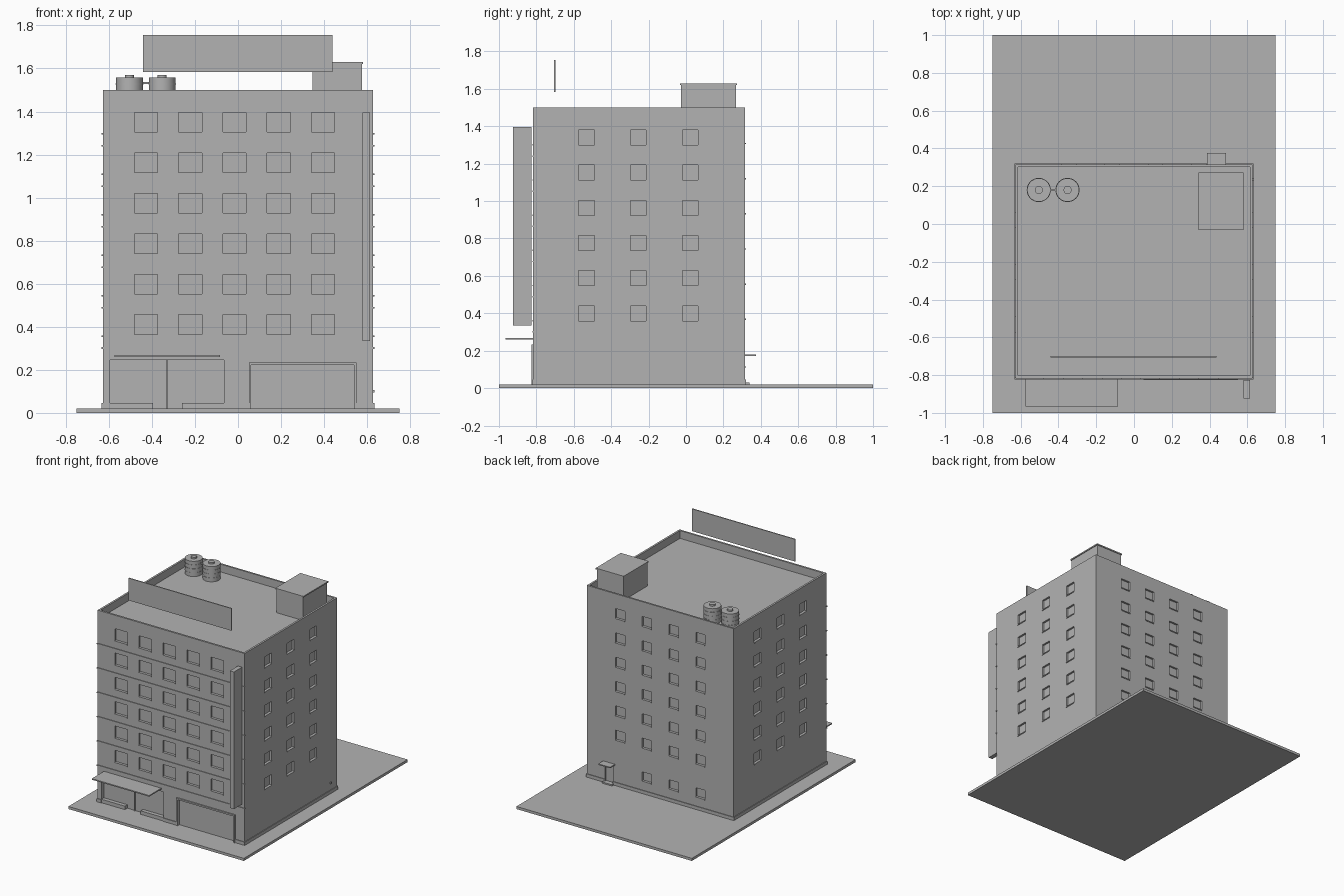
import bpy
import bmesh
from mathutils import Matrix, Vector

if "Cube" in bpy.data.objects:
    bpy.data.objects.remove(bpy.data.objects["Cube"], do_unlink=True)

grey = bpy.data.materials.new("plain_grey")
grey.use_nodes = True
colour = (0.45, 0.45, 0.45, 1)
grey.diffuse_color = colour
grey.node_tree.nodes["Principled BSDF"].inputs["Base Color"].default_value = colour


def add_box(bm, x, y, z):
    """Add a box from three (low, high) ranges."""
    lo, hi = Vector((x[0], y[0], z[0])), Vector((x[1], y[1], z[1]))
    size = Matrix.Diagonal((*(hi - lo), 1))
    bmesh.ops.create_cube(bm, size=1, matrix=Matrix.Translation((lo + hi) / 2) @ size)


def finish(name, bm):
    mesh = bpy.data.meshes.new(name)
    bm.to_mesh(mesh)
    bm.free()
    mesh.materials.append(grey)
    obj = bpy.data.objects.new(name, mesh)
    bpy.context.collection.objects.link(obj)
    return obj


def boxes(name, *ranges):
    bm = bmesh.new()
    for r in ranges:
        add_box(bm, *r)
    return finish(name, bm)


# Main dimensions
W = 0.628
FRONT, BACK = -0.817, 0.315
GROUND, TOP, ROOF = 0.02, 1.5, 1.44
FLOOR = 0.188
REVEAL, SILL = 0.015, 0.005

boxes("ground_slab", ((-0.75, 0.75), (-1, 1), (0, GROUND)))
building = boxes("building_walls", ((-W, W), (FRONT, BACK), (0.01, TOP)))

# Window openings and sills on all four walls
cut, sills = bmesh.new(), bmesh.new()


def window(wall, centre, width, z0, z1):
    span = (centre - width / 2, centre + width / 2)
    face = {"front": FRONT, "back": BACK, "right": W, "left": -W}[wall]
    out = 1 if wall in ("back", "right") else -1

    def place(bm, inner, outer, z):
        depth = sorted((face - out * inner, face + out * outer))
        if wall in ("front", "back"):
            add_box(bm, span, depth, z)
        else:
            add_box(bm, depth, span, z)

    place(cut, REVEAL, 0.02, (z0, z1))
    place(sills, REVEAL, SILL, (z0 - 0.006, z0 + 0.001))


for floor in range(6):
    z = 0.363 + floor * FLOOR
    for i in range(5):
        window("front", -0.427 + i * 0.2055, 0.108, z, z + 0.093)
    for i in range(4):
        window("back", 0.343 - i * 0.229, 0.08, z + 0.007, z + 0.083)
    for i in range(3):
        for wall in ("left", "right"):
            window(wall, -0.532 + i * 0.277, 0.084, z - 0.004, z + 0.077)
for i in range(1, 4):
    window("back", 0.343 - i * 0.229, 0.08, 0.115, 0.185)

# Roof well, shop front, shutter and back door openings
add_box(cut, (-0.613, 0.613), (-0.802, 0.301), (ROOF, 1.6))
add_box(cut, (-0.595, -0.065), (-0.9, FRONT + 0.03), (GROUND, 0.245))
add_box(cut, (0.06, 0.54), (-0.9, FRONT + 0.015), (GROUND, 0.222))
add_box(cut, (0.405, 0.47), (BACK - 0.012, 0.4), (0.03, 0.165))

cutter = finish("opening_cutter", cut)
cutter.hide_render = True
mod = building.modifiers.new("openings", "BOOLEAN")
mod.operation = "DIFFERENCE"
mod.solver = "EXACT"
mod.object = cutter
bpy.context.view_layer.objects.active = building
bpy.ops.object.modifier_apply(modifier=mod.name)
bpy.data.objects.remove(cutter, do_unlink=True)
finish("window_sills", sills)

# Thin floor bands across the front
bands = []
for i in range(6):
    z = 0.297 + i * FLOOR
    bands.append(((-W - SILL, W + SILL), (FRONT - SILL, FRONT + 0.004), (z, z + 0.008)))
boxes("floor_bands", *bands)

# Plinth, left open at the shop front and shutter
base = (0.01, 0.045)
front_strip = (FRONT - SILL, FRONT + 0.002)
boxes("plinth",
      ((-W - SILL, -W), (FRONT - SILL, BACK + SILL), base),
      ((W, W + SILL), (FRONT - SILL, BACK + SILL), base),
      ((-W, 0.405), (BACK, BACK + SILL), base),
      ((0.47, W), (BACK, BACK + SILL), base),
      ((-W, -0.595), front_strip, base),
      ((-0.065, 0.05), front_strip, base),
      ((0.55, W), front_strip, base))

# Shop front
boxes("shop_bulkheads",
      ((-0.595, -0.395), (FRONT, FRONT + 0.03), (0.01, 0.047)),
      ((-0.26, -0.065), (FRONT, FRONT + 0.03), (0.01, 0.047)))
boxes("shop_door_post", ((-0.331, -0.325), (FRONT + 0.022, FRONT + 0.032), (GROUND, 0.245)))
boxes("shop_canopy", ((-0.574, -0.084), (-0.965, FRONT), (0.26, 0.269)))

# Shutter frame
frame_depth = (FRONT - 0.01, FRONT + 0.015)
boxes("shutter_frame",
      ((0.05, 0.06), frame_depth, (GROUND, 0.232)),
      ((0.54, 0.55), frame_depth, (GROUND, 0.232)),
      ((0.05, 0.55), frame_depth, (0.222, 0.234)))

# Signs
boxes("vertical_sign", ((0.579, 0.613), (-0.925, -0.826), (0.335, 1.395)))
boxes("roof_billboard", ((-0.442, 0.438), (-0.706, -0.698), (1.583, 1.755)))

# Back entrance and side outlet
boxes("back_canopy", ((0.387, 0.487), (BACK, 0.375), (0.173, 0.181)))
boxes("back_step", ((0.395, 0.48), (BACK, 0.34), (0.015, 0.03)))
boxes("side_outlet", ((W - 0.01, W + 0.006), (0.228, 0.24), (0.095, 0.107)))

# Stair house on the roof
boxes("stair_house", ((0.347, 0.575), (-0.028, 0.268), (ROOF - 0.01, 1.622)))
boxes("stair_house_cap", ((0.342, 0.581), (-0.033, 0.273), (1.62, 1.63)))

# Water tanks with ribs and lids
for side, x in (("left", -0.352), ("right", -0.504)):
    bm = bmesh.new()
    rings = [(0.062, ROOF - 0.005, 1.558), (0.021, 1.55, 1.57)]
    rings += [(0.064, z, z + 0.006) for z in (1.465, 1.495, 1.525)]
    for radius, z0, z1 in rings:
        bmesh.ops.create_cone(bm, cap_ends=True, segments=32, radius1=radius, radius2=radius,
                              depth=z1 - z0, matrix=Matrix.Translation((x, 0.18, (z0 + z1) / 2)))
    tank = finish(side + "_water_tank", bm)
    bpy.ops.object.select_all(action="DESELECT")
    tank.select_set(True)
    bpy.context.view_layer.objects.active = tank
    bpy.ops.object.shade_smooth_by_angle()
boxes("tank_pipe", ((-0.45, -0.405), (0.176, 0.184), (1.527, 1.537)))
